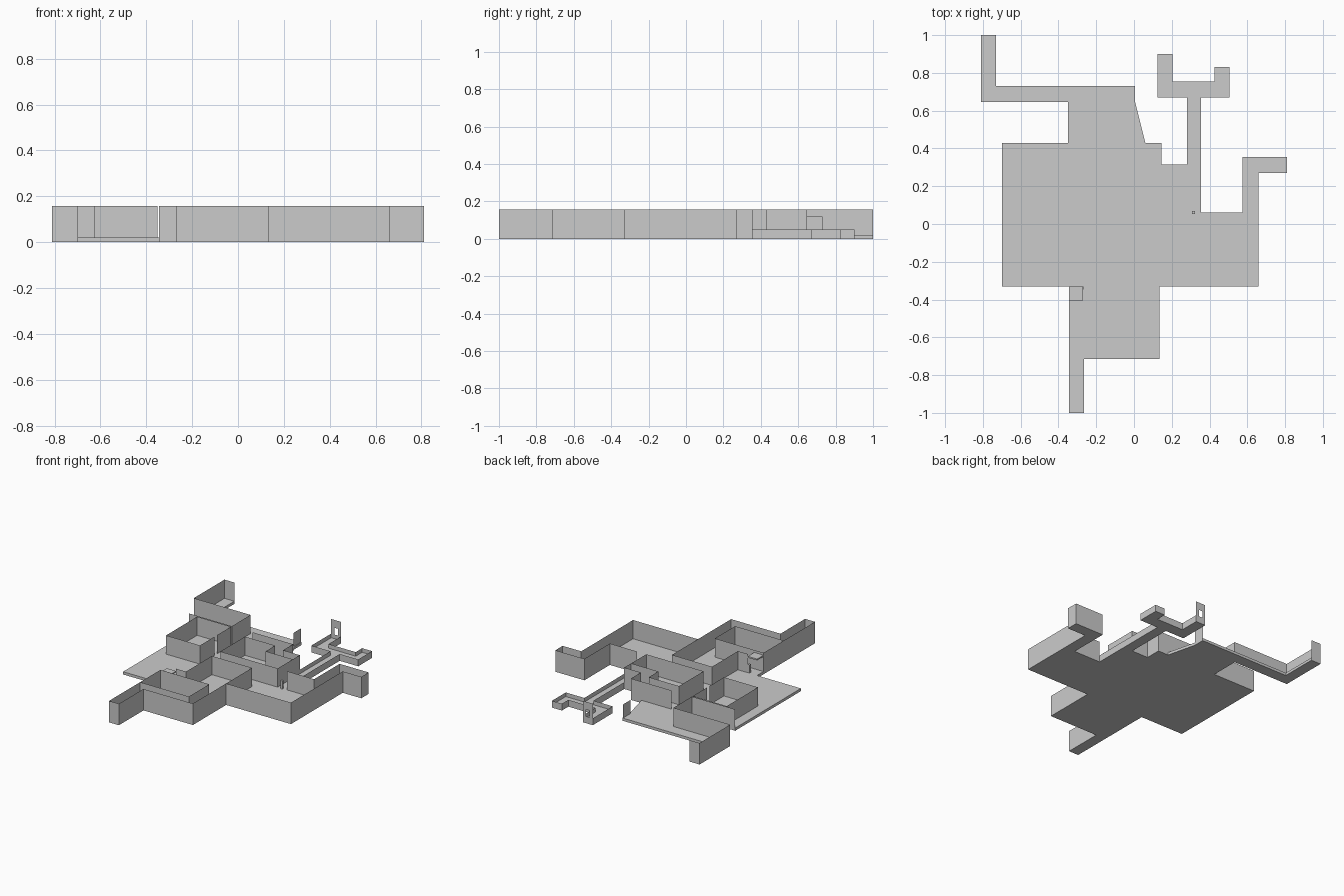
import bpy, bmesh

if "Cube" in bpy.data.objects:
    bpy.data.objects.remove(bpy.data.objects["Cube"])

H = 0.157      # tall wall height
LOW = 0.05     # low corridor wall height
T = 0.02       # floor thickness


def finish(name, bm):
    me = bpy.data.meshes.new(name)
    bm.to_mesh(me)
    bm.free()
    ob = bpy.data.objects.new(name, me)
    bpy.context.collection.objects.link(ob)
    return ob


def slab(name, pts, z0=0.0, z1=T):
    """Extrude a flat outline into a closed slab."""
    bm = bmesh.new()
    f = bm.faces.new([bm.verts.new((x, y, z0)) for x, y in pts])
    r = bmesh.ops.extrude_face_region(bm, geom=[f])
    for v in r["geom"]:
        if isinstance(v, bmesh.types.BMVert):
            v.co.z = z1
    bmesh.ops.recalc_face_normals(bm, faces=bm.faces)
    return finish(name, bm)


def wall(name, pts, z1=H, z0=0.0, closed=False):
    """Thin upright sheet following a path."""
    bm = bmesh.new()
    lo = [bm.verts.new((x, y, z0)) for x, y in pts]
    hi = [bm.verts.new((x, y, z1)) for x, y in pts]
    n = len(pts)
    for i in range(n if closed else n - 1):
        j = (i + 1) % n
        bm.faces.new((lo[i], lo[j], hi[j], hi[i]))
    return finish(name, bm)


def rect(x0, y0, x1, y1):
    return [(x0, y0), (x1, y0), (x1, y1), (x0, y1)]


# Main floor with its corridor arms
slab("main_floor", [
    (-.81, 1), (-.81, .645), (-.35, .645), (-.35, .43), (-.70, .43), (-.70, -.33),
    (-.345, -.33), (-.345, -1), (-.265, -1), (-.265, -.715), (.135, -.715),
    (.135, -.33), (.66, -.33), (.66, .27), (.81, .27), (.81, .355), (.575, .355),
    (.575, .06), (.355, .06), (.355, .67), (.505, .67), (.505, .83), (.425, .83),
    (.425, .755), (.205, .755), (.205, .90), (.125, .90), (.125, .67), (.28, .67),
    (.28, .315), (.145, .315), (.145, .43), (.06, .43), (.005, .65), (.005, .73),
    (-.73, .73), (-.73, 1)])

# Outer tall walls
wall("northwest_wall", [(-.73, 1), (-.81, 1), (-.81, .645), (-.35, .645), (-.35, .43), (-.70, .43)])
wall("east_outer_wall", [(.135, -.33), (.66, -.33), (.66, .27), (.81, .27), (.81, .355),
                         (.575, .355), (.575, .06), (.355, .06)])
wall("south_outer_wall", [(-.345, -.405), (-.345, -1), (-.265, -1), (-.265, -.715), (.135, -.715),
                          (.135, -.03), (-.19, -.03), (-.19, -.33), (-.27, -.33)])
wall("north_middle_wall", [(-.185, .43), (.145, .43), (.145, .315), (.28, .315)])

# Inner room blocks
wall("west_room_walls", [(-.35, .255), (-.35, .42), (-.625, .42), (-.625, .06), (-.35, .06), (-.35, .225)])
wall("middle_room_walls", [(-.185, .06), (.28, .06), (.28, .235), (.06, .235), (.06, .345), (-.185, .345)],
     closed=True)
wall("south_room_walls", rect(-.345, -.64, .05, -.405), closed=True)

# Low-walled forked corridor
wall("low_corridor_left", [(.28, .315), (.28, .67), (.125, .67), (.125, .90)], LOW)
wall("low_corridor_right", [(.355, .06), (.355, .67), (.505, .67), (.505, .83), (.425, .83),
                            (.425, .755), (.205, .755), (.205, .90)], LOW)

# End gate with a window hole
wall("gate_sill", [(.125, .90), (.205, .90)], .05)
wall("gate_lintel", [(.125, .90), (.205, .90)], H, .10)
for name, x in (("gate_left_jamb", .125), ("gate_right_jamb", .18)):
    wall(name, [(x, .90), (x + .025, .90)], .10, .05)

# Standing panels, door posts and doorway cap
wall("north_panel", [(.0, .645), (.0, .73)], .12)
wall("corridor_panel", [(.28, .235), (.28, .315)])
for name, x, y in (("south_door_post", -.275, -.34), ("east_door_post", .315, .06)):
    slab(name, rect(x - .008, y - .008, x + .008, y + .008), T, .08)
slab("doorway_cap", rect(-.345, -.405, -.27, -.33), .13, .14)
